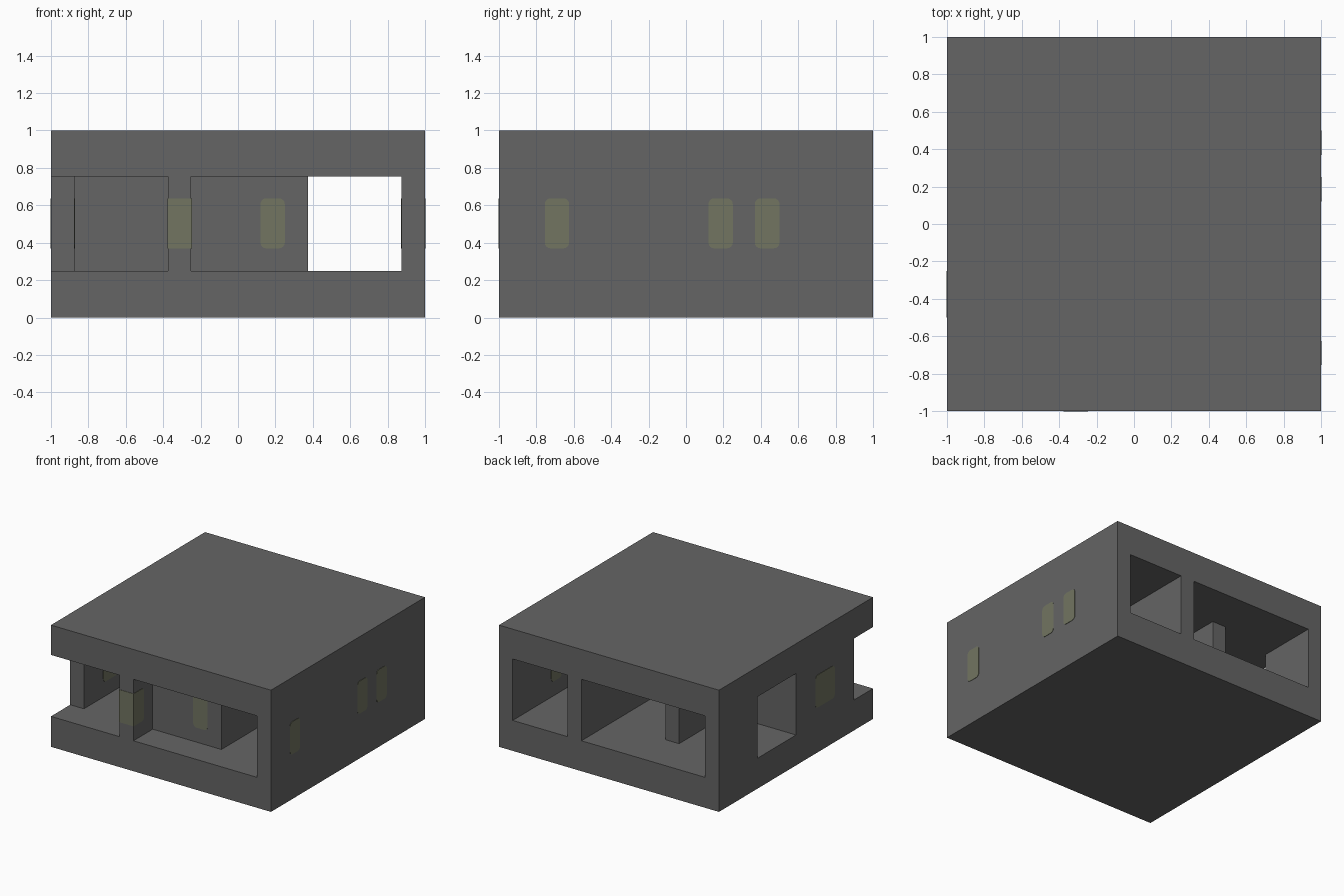
import bpy
import bmesh
from mathutils import Matrix, Vector

cube = bpy.data.objects.get("Cube")
if cube:
    bpy.data.objects.remove(cube, do_unlink=True)


def make_material(name, rgb):
    mat = bpy.data.materials.new(name)
    mat.use_nodes = True
    mat.diffuse_color = (*rgb, 1)
    mat.node_tree.nodes["Principled BSDF"].inputs["Base Color"].default_value = (*rgb, 1)
    return mat


concrete = make_material("concrete grey", (0.13, 0.13, 0.13))
glass = make_material("dull yellow glass", (0.168, 0.178, 0.119))

T = 0.125                    # wall thickness
FLOOR, CEILING = 0.25, 0.755
SILL, HEAD = 0.37, 0.637     # small pane height range
PROUD = 0.003


def box(name, x, y, z, mat, round_axis=None, keep_front=False):
    """Box from ranges; optionally round the edges that run along one axis."""
    low, high = Vector((x[0], y[0], z[0])), Vector((x[1], y[1], z[1]))
    bm = bmesh.new()
    bmesh.ops.create_cube(bm, size=1, matrix=Matrix.Translation((low + high) / 2)
                          @ Matrix.Diagonal((*(high - low), 1)))
    if round_axis is not None:
        edges = []
        for e in bm.edges:
            a, b = e.verts[0].co, e.verts[1].co
            along = abs((b - a).normalized()[round_axis]) > 0.9
            at_front = abs(a.y - y[0]) < 0.001
            if along and not (keep_front and at_front):
                edges.append(e)
        bmesh.ops.bevel(bm, geom=edges, offset=0.03, segments=4,
                        profile=0.5, affect='EDGES')
    mesh = bpy.data.meshes.new(name)
    bm.to_mesh(mesh)
    bm.free()
    mesh.materials.append(mat)
    obj = bpy.data.objects.new(name, mesh)
    bpy.context.collection.objects.link(obj)
    return obj


def wall(name, x, y):
    return box(name, x, y, (FLOOR, CEILING), concrete)


# Slabs
box("floor_slab", (-1, 1), (-1, 1), (0, FLOOR), concrete)
box("roof_slab", (-1, 1), (-1, 1), (CEILING, 1), concrete)

# Outer walls, with the front corner and one window left open
wall("left_wall", (1 - T, 1), (-1, 1))
wall("right_wall_front", (-1, T - 1), (-0.75, 0))
wall("right_wall_back", (-1, T - 1), (0.5, 1))

# Inner partitions
wall("corridor_partition", (0.25, 0.375), (-0.75, 1))
wall("entrance_partition", (-0.25, 0.25), (-0.75, T - 0.75))
wall("room_partition", (-0.375, -0.25), (-1, 0.625))
wall("cross_partition", (T - 1, -0.375), (-T, 0))

# Rounded panes set through the walls
through_left = (1 - T - PROUD, 1 + PROUD)
through_right = (-1 - PROUD, T - 1 + PROUD)
for i, y in enumerate(((-0.755, -0.625), (0.12, 0.25), (0.368, 0.5))):
    box(f"left_pane_{i + 1}", through_left, y, (SILL, HEAD), glass, round_axis=0)
box("right_pane", through_right, (-0.5, -0.25), (SILL, HEAD), glass, round_axis=0)
box("entrance_pane", (0.12, 0.25), (-0.75 - PROUD, T - 0.75 + PROUD),
    (SILL, HEAD), glass, round_axis=1)

# Pane wrapping the end of the room partition
box("partition_end_pane", (-0.375 - PROUD, -0.25 + PROUD), (-1 - PROUD, -0.865),
    (SILL, HEAD), glass, round_axis=0, keep_front=True)
